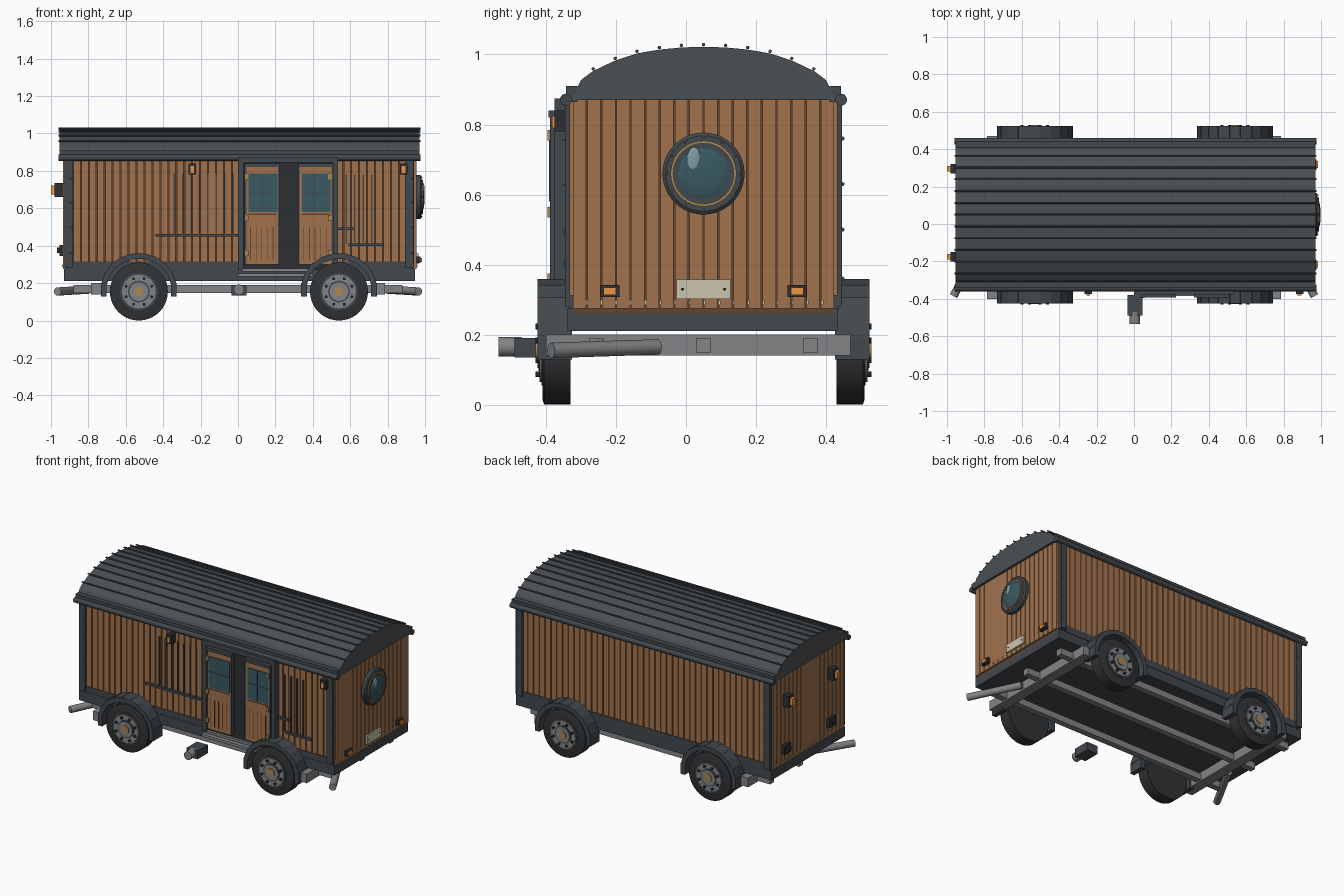
import bpy, bmesh, math
from mathutils import Vector, Matrix

if "Cube" in bpy.data.objects:
    bpy.data.objects.remove(bpy.data.objects["Cube"])

COL = {'wood': (.36, .17, .075), 'groove': (.12, .06, .03), 'dark': (.055, .065, .075), 'black': (.025, .028, .032),
       'roof': (.07, .08, .088), 'grey': (.22, .23, .24), 'brass': (.4, .24, .08), 'glass': (.04, .10, .12),
       'amber': (.85, .3, .06), 'cream': (.6, .55, .42), 'tyre': (.03, .032, .035), 'shine': (.2, .33, .36)}
MATS = {}
for k, c in COL.items():
    MATS[k] = bpy.data.materials.new(k)
    MATS[k].diffuse_color = (*c, 1)
YC = 0.05  # centre line of the body


class Part:
    """Collects solids into one mesh object."""
    def __init__(self, name, mat):
        self.name, self.mat, self.bm = name, mat, bmesh.new()

    def box(self, x0, x1, y0, y1, z0, z1, rot=None):
        m = Matrix.Translation(((x0+x1)/2, (y0+y1)/2, (z0+z1)/2))
        if rot is not None:
            m = m @ Matrix.Rotation(rot, 4, 'Y')
        bmesh.ops.create_cube(self.bm, size=1, matrix=m @ Matrix.Diagonal((x1-x0, y1-y0, z1-z0, 1)))
        return self

    def cyl(self, a, b, r, n=24, r2=None):
        a, b = Vector(a), Vector(b)
        m = Matrix.Translation((a+b)/2) @ (b-a).to_track_quat('Z', 'Y').to_matrix().to_4x4()
        bmesh.ops.create_cone(self.bm, cap_ends=True, segments=n, radius1=r, radius2=r if r2 is None else r2,
                              depth=(b-a).length, matrix=m)
        return self

    def ball(self, c, s, n=16):
        bmesh.ops.create_uvsphere(self.bm, u_segments=n, v_segments=n//2, radius=1,
                                  matrix=Matrix.Translation(c) @ Matrix.Diagonal((*s, 1)))
        return self

    def prism(self, pts, x0, x1):
        vs = [self.bm.verts.new((x0, y, z)) for y, z in pts]
        f = self.bm.faces.new(vs)
        g = bmesh.ops.extrude_face_region(self.bm, geom=[f])['geom']
        bmesh.ops.translate(self.bm, vec=(x1-x0, 0, 0), verts=[v for v in g if isinstance(v, bmesh.types.BMVert)])
        return self

    def done(self, smooth=False):
        bmesh.ops.recalc_face_normals(self.bm, faces=self.bm.faces)
        me = bpy.data.meshes.new(self.name)
        self.bm.to_mesh(me)
        self.bm.free()
        me.materials.append(MATS[self.mat])
        if smooth:
            me.shade_smooth()
            me.set_sharp_from_angle(angle=math.radians(35))
        ob = bpy.data.objects.new(self.name, me)
        bpy.context.collection.objects.link(ob)


# body core, skirt and corner posts
Part('body_core', 'groove').box(-.925, .945, -.322, .422, .26, .88).done()
Part('skirt', 'dark').box(-.93, .945, -.338, .432, .21, .275).box(-.925, .935, -.336, .436, .27, .315).done()
posts, rivets = Part('corner_posts', 'dark'), Part('post_rivets', 'grey')
for x in (-.905, .915):
    for s in (-1, 1):
        posts.box(x-.022, x+.022, *sorted((YC+s*.37, YC+s*.396)), .28, .87)
        for z in (.36, .5, .63, .76):
            rivets.ball((x+.012, YC+s*.397, z), (.006, .006, .006), 8)
posts.done()
rivets.done(True)

# plank cladding on all four walls
sides, ends = Part('side_planks', 'wood'), Part('end_planks', 'wood')
for i in range(44):
    x = -.925 + i*.0425
    for s in (-1, 1):
        sides.box(x+.003, x+.0395, *sorted((YC+s*.365, YC+s*.382)), .312, .865)
for i in range(18):
    y = YC-.375 + i*.75/18
    for x0, x1 in ((-.935, -.92), (.94, .955)):
        ends.box(x0, x1, y+.002, y+.0397, .275, .875)
sides.done()
ends.done()
studs = Part('end_studs', 'cream')
for i in range(17):
    for x in (.956, -.936):
        studs.box(x-.004, x+.004, YC-.336+i*.042, YC-.33+i*.042, .285, .299)
studs.done()

# barrel roof: closed profile, battens and gutters
half = [(0, 1.022), (.063, 1.02), (.126, 1.014), (.19, 1.003), (.252, .983), (.315, .953), (.35, .927), (.377, .87)]
prof = [(YC-d, z) for d, z in half[::-1]] + [(YC+d, z) for d, z in half[1:]]
Part('roof', 'roof').prism(prof, -.955, .97).done()
bat, gut = Part('roof_battens', 'dark'), Part('gutters', 'dark')
for d, z in half[:6]:
    for s in ((1,) if d == 0 else (-1, 1)):
        bat.cyl((-.96, YC+s*d, z+.006), (.975, YC+s*d, z+.006), .005, 8)
for s in (-1, 1):
    gut.cyl((-.96, YC+s*.393, .871), (.975, YC+s*.393, .871), .017, 16)
    gut.box(-.955, .97, *sorted((YC+s*.36, YC+s*.393)), .865, .91)
bat.done()
gut.done(True)

# wheels with stepped guards
tyre, rim, hub = Part('tyres', 'tyre'), Part('rims', 'grey'), Part('hubs', 'brass')
disc, bolts, guard = Part('wheel_rings', 'dark'), Part('wheel_bolts', 'black'), Part('wheel_guards', 'dark')
for x in (-.53, .54):
    for s in (-1, 1):
        def p(d, dx=0, dz=0):
            return (x+dx, YC+s*d, .155+dz)
        tyre.cyl(p(.38), p(.455), .155, 40)
        tyre.cyl(p(.455), p(.46), .155, 40, .14)
        disc.cyl(p(.455), p(.463), .1, 32)
        rim.cyl(p(.46), p(.468), .09, 32)
        disc.cyl(p(.465), p(.471), .058, 32)
        rim.cyl(p(.469), p(.474), .05, 24)
        hub.cyl(p(.47), p(.479), .026, 16)
        for i in range(8):
            a = i*math.pi/4 + math.pi/8
            c, e = math.cos(a)*.074, math.sin(a)*.074
            bolts.cyl(p(.465, c, e), p(.48, c, e), .008, 8)
        for i in range(11):
            a = math.pi*i/10
            cx, cz = x+.187*math.cos(a), .165+.178*math.sin(a)
            guard.box(cx-.036, cx+.036, *sorted((YC+s*.375, YC+s*.474)), cz-.015, cz+.015, math.pi/2-a)
for q in (tyre, rim, hub, disc, bolts):
    q.done(True)
guard.done()

# underframe, exhausts and coupling
rails = Part('underframe', 'grey')
for y in (-.255, .05, .355):
    rails.box(-.88, .88, y-.02, y+.02, .148, .19)
for x in (-.75, .75):
    rails.box(x-.035, x+.035, -.4, .47, .14, .2)
rails.done()
ex = Part('exhaust_pipes', 'grey')
for s in (-1, 1):
    ex.cyl((s*.965, -.385, .155), (s*.8, -.08, .165), .022)
ex.done(True)
Part('coupling_box', 'dark').box(-.035, .045, -.49, -.38, .135, .19).done()
Part('coupling_pin', 'grey').cyl((.005, -.535, .165), (.005, -.47, .165), .028).done(True)

# doorway with two doors
Part('door_backing', 'black').box(.0, .53, -.358, -.32, .27, .87).done()
fr = Part('door_surround', 'dark')
for x in (0, .505):
    fr.box(x, x+.03, -.376, -.33, .27, .87)
fr.box(0, .535, -.376, -.33, .845, .875).done()
Part('door_steps', 'grey').box(.0, .4, -.385, -.33, .235, .252).box(.02, .38, -.375, -.33, .262, .278).done()
door, gl, br = Part('doors', 'wood'), Part('door_glass', 'glass'), Part('door_fittings', 'brass')
slot, edge = Part('door_grooves', 'groove'), Part('door_edges', 'dark')
for x0, hx in ((.045, .045), (.33, .49)):
    x1 = x0+.17
    door.box(x0, x1, -.385, -.355, .3, .82)
    edge.box(x0-.01, x1+.01, -.392, -.36, .82, .84).box(x0-.01, x0, -.388, -.36, .3, .82)
    edge.box(x1, x1+.01, -.388, -.36, .3, .82)
    gl.box(x0+.012, x1-.005, -.389, -.38, .58, .785)
    edge.box(x0+.08, x0+.085, -.391, -.385, .58, .785).box(x0+.012, x1-.005, -.391, -.385, .68, .685)
    for i in range(5):
        slot.box(x0+.02+i*.03, x0+.024+i*.03, -.387, -.38, .32, .5)
    slot.box(x0+.01, x1-.01, -.387, -.38, .565, .572)
    for z in (.36, .55, .77):
        br.box(hx-.008, hx+.012, -.396, -.38, z-.015, z+.015)
for q in (door, gl, br, slot, edge):
    q.done()

# dark battens and ledges on the front wall
trim = Part('front_trim', 'dark')
for i in range(8):
    trim.box(-.345+i*.045, -.337+i*.045, -.34, -.325, .46, .79)
for i in range(4):
    trim.box(.575+i*.045, .583+i*.045, -.34, -.325, .41, .78)
for x0, x1, z in ((-.44, 0, .455), (.5, .62, .49), (.59, .78, .405)):
    trim.box(x0, x1, -.348, -.325, z-.007, z+.007)
trim.done()

# lamps: front wall, plate end, and far end
lamp, lens = Part('lamp_housings', 'black'), Part('lamp_lenses', 'amber')
for x in (-.245, .885):
    lamp.box(x-.02, x+.02, -.375, -.33, .78, .84)
    lens.box(x-.01, x+.01, -.383, -.37, .79, .825)
for y in (-.218, .318):
    lamp.box(.95, .975, y-.028, y+.028, .307, .342)
    lens.box(.97, .983, y-.018, y+.018, .314, .334)
for y in (-.175, .295):
    lamp.box(-.98, -.93, y-.025, y+.025, .66, .735)
    lens.box(-1, -.975, y-.014, y+.014, .675, .722)
    lamp.box(-.955, -.93, y-.035, y+.035, .345, .405).box(-.968, -.95, y-.02, y+.02, .36, .39)
lamp.done()
lens.done()
Part('plate', 'cream').box(.95, .965, YC-.077, YC+.077, .302, .357).done()
Part('plate_screws', 'black').ball((.965, -.01, .33), (.004,)*3, 8).ball((.965, .11, .33), (.004,)*3, 8).done()

# porthole
c = (YC, .66)
Part('porthole_ring', 'dark').cyl((.945, *c), (.975, *c), .117, 48).cyl((.975, *c), (.982, *c), .117, 48, .108).done(True)
Part('porthole_trim', 'brass').cyl((.97, *c), (.987, *c), .094, 48).done(True)
Part('porthole_seal', 'dark').cyl((.975, *c), (.989, *c), .088, 48).done(True)
Part('porthole_glass', 'glass').ball((.98, *c), (.018, .083, .083), 32).done(True)
Part('porthole_shine', 'shine').ball((.99, YC-.027, .695), (.008, .021, .041), 16).done(True)
pb = Part('porthole_bolts', 'grey')
for i in range(12):
    a = i*math.pi/6
    pb.ball((.982, YC+.105*math.cos(a), .66+.105*math.sin(a)), (.004,)*3, 8)
pb.done(True)

for m in bpy.data.materials:
    if m.users and not m.is_grease_pencil:
        m.use_nodes = True
        m.node_tree.nodes["Principled BSDF"].inputs["Base Color"].default_value = m.diffuse_color
